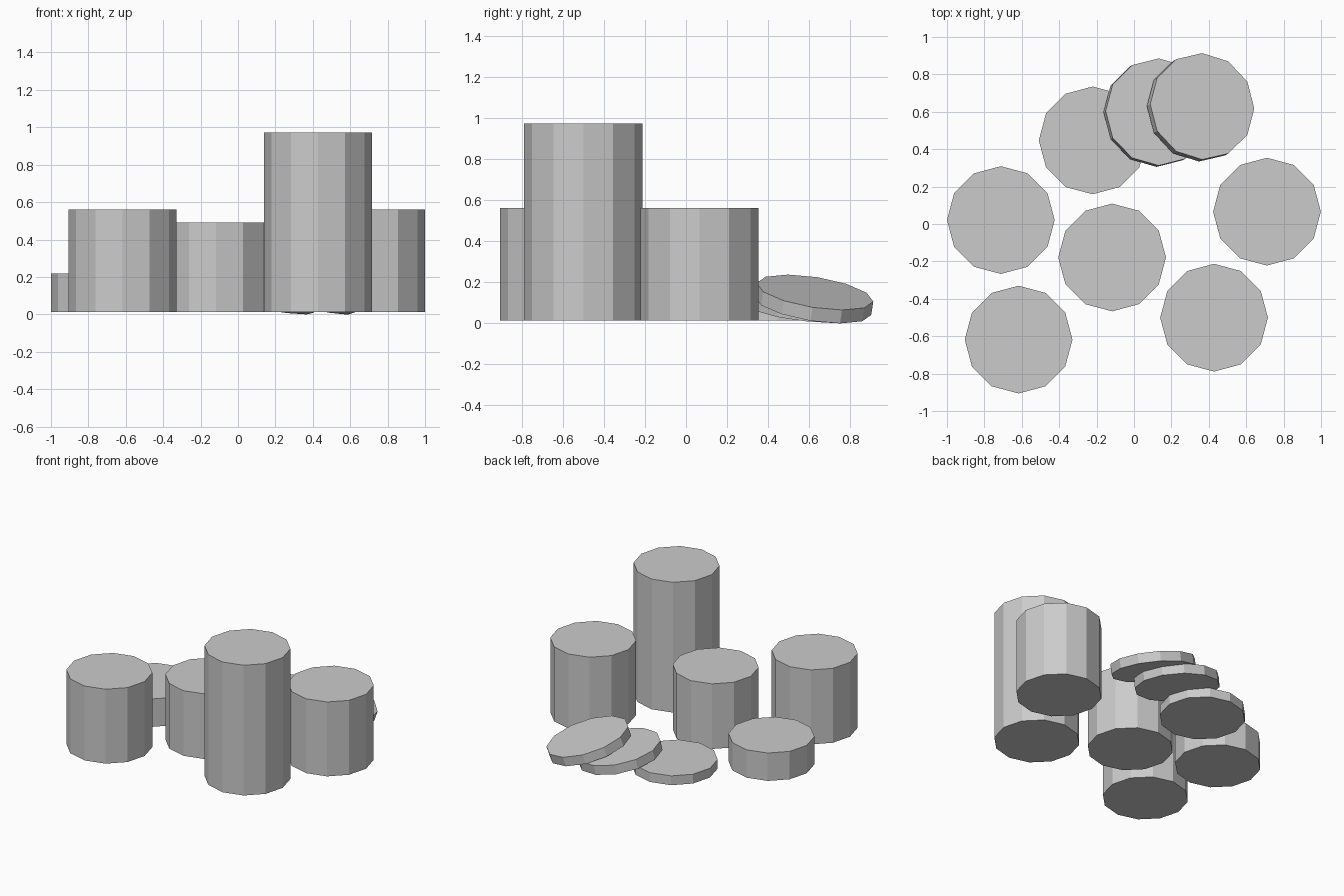
import bpy
from math import radians
from mathutils import Matrix, Vector

if "Cube" in bpy.data.objects:
    bpy.data.objects.remove(bpy.data.objects["Cube"])

R = 0.288        # coin radius
T = 0.0686       # thickness of one coin
BASE = 0.012     # height of the stack bottoms
SIDES = 12


def cylinder(name, height, top_centre, tilt_x=0.0, tilt_y=0.0):
    """Flat-shaded 12-sided cylinder placed by the centre of its top face."""
    bpy.ops.mesh.primitive_cylinder_add(vertices=SIDES, radius=R, depth=height)
    ob = bpy.context.object
    ob.name = name
    rot = Matrix.Rotation(radians(tilt_x), 4, 'X') @ Matrix.Rotation(radians(tilt_y), 4, 'Y')
    ob.matrix_world = (Matrix.Translation(Vector(top_centre)) @ rot
                       @ Matrix.Translation((0, 0, -height / 2)))
    return ob


# Upright coin stacks: x, y, number of coins
stacks = [
    (-0.617, -0.618, 8),
    (0.428, -0.501, 14),
    (0.711, 0.066, 8),
    (-0.117, -0.179, 7),
    (-0.712, 0.021, 3),
]
for i, (x, y, n) in enumerate(stacks):
    cylinder(f"coin_stack_{i + 1}", n * T, (x, y, BASE + n * T))

# Single coin lying flat
cylinder("flat_coin", T, (-0.221, 0.447, BASE + T))

# Toppled coins leaning on one another
cylinder("leaning_coin_1", T, (0.132, 0.599, 0.125), -6, 10)
cylinder("leaning_coin_2", T, (0.365, 0.629, 0.150), -9, 15)
